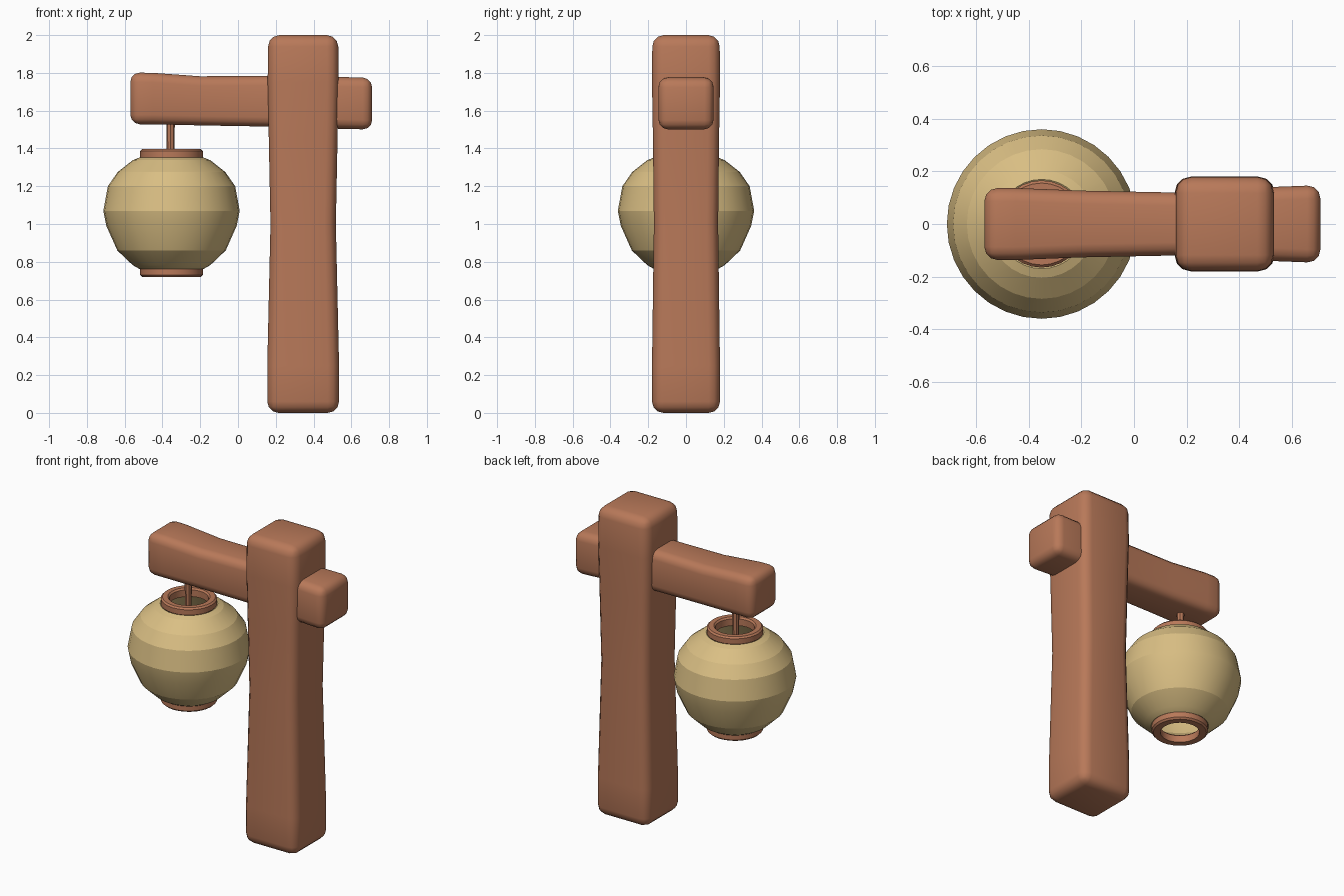
import bpy, bmesh, math
from mathutils import Vector

if "Cube" in bpy.data.objects:
    bpy.data.objects.remove(bpy.data.objects["Cube"], do_unlink=True)


def material(name, rgb):
    m = bpy.data.materials.new(name)
    m.use_nodes = True
    m.diffuse_color = (*rgb, 1)
    bsdf = m.node_tree.nodes["Principled BSDF"]
    bsdf.inputs["Base Color"].default_value = (*rgb, 1)
    bsdf.inputs["Roughness"].default_value = 0.8
    return m


wood = material("warm_wood", (0.48, 0.19, 0.10))
paper = material("straw_paper", (0.70, 0.52, 0.23))


def finish(name, bm, mat, angle):
    bmesh.ops.recalc_face_normals(bm, faces=bm.faces)
    mesh = bpy.data.meshes.new(name)
    bm.to_mesh(mesh)
    bm.free()
    mesh.materials.append(mat)
    ob = bpy.data.objects.new(name, mesh)
    bpy.context.collection.objects.link(ob)
    bpy.ops.object.select_all(action="DESELECT")
    ob.select_set(True)
    bpy.context.view_layer.objects.active = ob
    bpy.ops.object.shade_smooth_by_angle(angle=math.radians(angle))
    return ob


def timber(name, corners, bevel):
    """Hewn bar through four-cornered sections, with rounded edges."""
    bm = bmesh.new()
    rings = [[bm.verts.new(c) for c in ring] for ring in corners]
    for a, b in zip(rings, rings[1:]):
        for i in range(4):
            j = (i + 1) % 4
            bm.faces.new((a[i], a[j], b[j], b[i]))
    bm.faces.new(rings[0])
    bm.faces.new(rings[-1])
    bmesh.ops.recalc_face_normals(bm, faces=bm.faces)
    hard = [e for e in bm.edges if e.calc_face_angle() > math.radians(40)]
    bmesh.ops.bevel(bm, geom=hard, offset=bevel, segments=3, profile=0.5,
                    affect="EDGES", clamp_overlap=True)
    return finish(name, bm, wood, 35)


def lathe(name, profile, centre, mat, steps, angle):
    """Closed (radius, z) profile turned about a vertical axis."""
    bm = bmesh.new()
    verts = [bm.verts.new((r, 0, z)) for r, z in profile]
    edges = [bm.edges.new((v, verts[(i + 1) % len(verts)]))
             for i, v in enumerate(verts)]
    bmesh.ops.spin(bm, geom=verts + edges, axis=(0, 0, 1), cent=(0, 0, 0),
                   angle=math.tau, steps=steps, use_merge=True)
    bmesh.ops.remove_doubles(bm, verts=bm.verts, dist=0.0005)
    bmesh.ops.translate(bm, verts=bm.verts, vec=Vector(centre))
    return finish(name, bm, mat, angle)


SIGNS = ((-1, -1), (1, -1), (1, 1), (-1, 1))

# Upright post: height, centre x, half width, half depth
post = [(0, 0.345, 0.19, 0.18), (0.25, 0.345, 0.19, 0.18),
        (1.0, 0.345, 0.173, 0.17), (1.45, 0.345, 0.182, 0.175),
        (1.75, 0.345, 0.188, 0.18), (2.0, 0.345, 0.185, 0.178)]
timber("post", [[(cx + s * w, t * d, z) for s, t in SIGNS]
                for z, cx, w, d in post], 0.06)

# Cross beam: x, centre z, half height, half depth
beam = [(-0.57, 1.665, 0.137, 0.137), (-0.45, 1.664, 0.136, 0.137),
        (-0.2, 1.652, 0.13, 0.127), (0.15, 1.65, 0.134, 0.12),
        (0.5, 1.642, 0.137, 0.14), (0.71, 1.637, 0.137, 0.148)]
timber("cross_beam", [[(x, s * d, cz + t * h) for s, t in SIGNS]
                      for x, cz, h, d in beam], 0.05)

# Lantern shell, open at both ends, with a thin wall
LX = -0.352
outer = [(0.17, 0.762), (0.205, 0.782), (0.287, 0.86), (0.345, 0.99),
         (0.361, 1.07), (0.337, 1.2), (0.285, 1.275), (0.205, 1.338),
         (0.17, 1.352)]
inner = [(r - 0.02, 1.06 + (z - 1.06) * 0.95) for r, z in reversed(outer)]
lathe("lantern_shell", outer + inner, (LX, 0, 0), paper, 32, 14)

# Wooden collars above and below the shell
R, IN, H, C = 0.166, 0.115, 0.027, 0.01
collar = [(IN, -H), (R - C, -H), (R, C - H), (R, H - C), (R - C, H),
          (IN + C, H), (IN, H - C)]
for label, z in (("top", 1.369), ("bottom", 0.747)):
    lathe(label + "_collar", collar, (LX, 0, z), wood, 28, 35)

# Hanging rod between the beam and the lantern
bm = bmesh.new()
bmesh.ops.create_cone(bm, cap_ends=True, segments=8, radius1=0.019,
                      radius2=0.023, depth=0.28)
bmesh.ops.translate(bm, verts=bm.verts, vec=(LX - 0.005, 0, 1.43))
finish("hanging_rod", bm, wood, 30)
